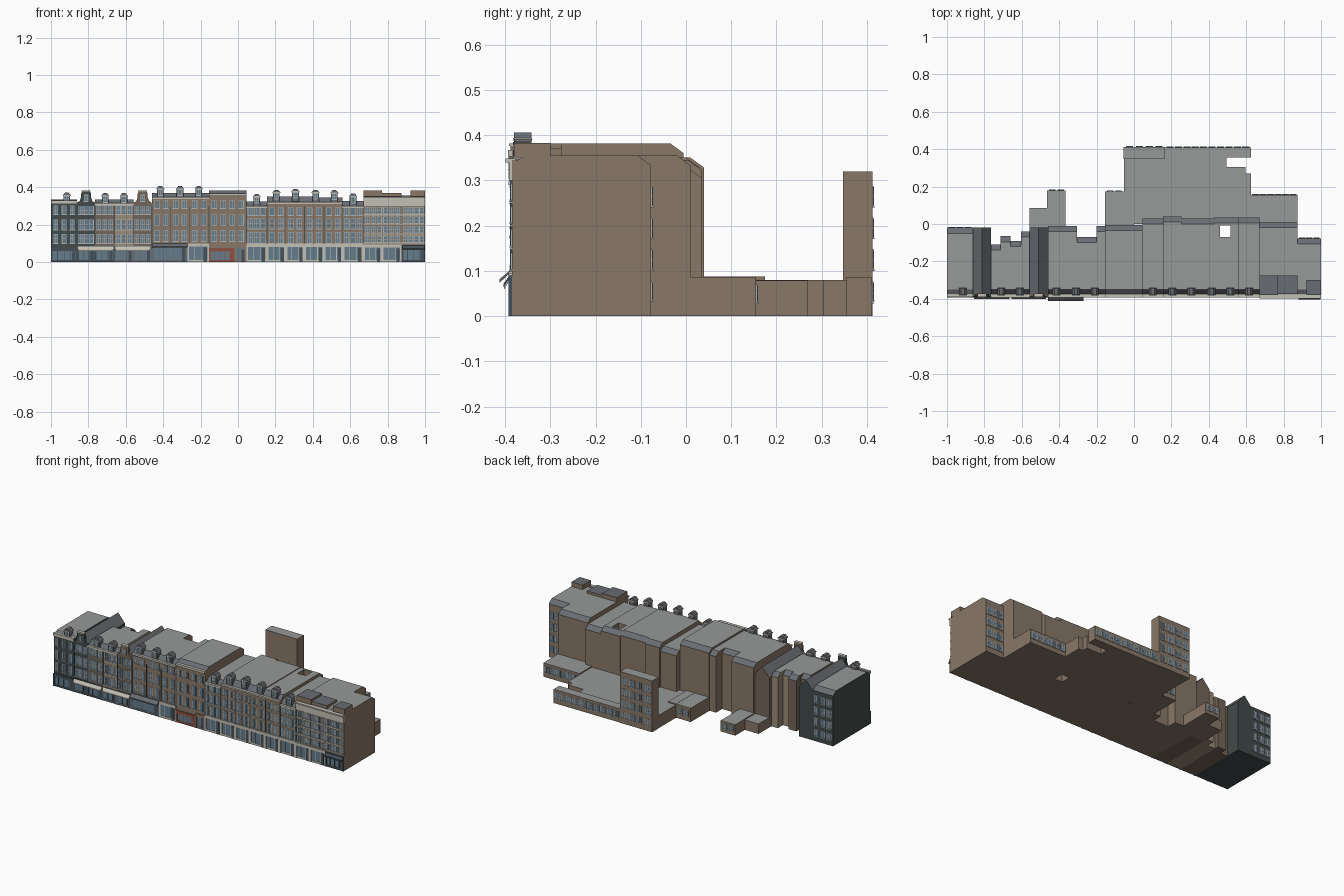
import bpy, bmesh

if "Cube" in bpy.data.objects:
    bpy.data.objects.remove(bpy.data.objects["Cube"])

FRONT = -0.385


def material(name, r, g, b):
    m = bpy.data.materials.new(name)
    m.diffuse_color = (r, g, b, 1)
    m.use_nodes = True
    m.node_tree.nodes["Principled BSDF"].inputs["Base Color"].default_value = m.diffuse_color
    return m


brown = material("brown_brick", .25, .19, .14)
tan = material("tan_brick", .33, .26, .19)
dark = material("dark_brick", .055, .07, .068)
umber = material("umber_brick", .17, .13, .10)
slate = material("slate", .14, .15, .165)
flat = material("flat_roof", .31, .32, .32)
pale = material("pale_stone", .55, .53, .46)
glass = material("glass", .13, .20, .26)
frame = material("window_frame", .42, .45, .45)
red = material("red_timber", .28, .08, .05)
navy = material("dark_timber", .06, .08, .10)


def finish(bm, name, mats):
    bmesh.ops.recalc_face_normals(bm, faces=bm.faces)
    me = bpy.data.meshes.new(name)
    for m in mats:
        me.materials.append(m)
    for f in bm.faces:          # walls, flat tops and slopes get their own colour
        f.normal_update()
        if len(mats) == 3:
            f.material_index = 1 if f.normal.z > .97 else 2 if f.normal.z > .3 else 0
    bm.to_mesh(me)
    bm.free()
    ob = bpy.data.objects.new(name, me)
    bpy.context.collection.objects.link(ob)
    return ob


def prism(name, pts, axis, a, b, *mats):
    """Extrude a (y,z) profile along x, or an (x,z) profile along y."""
    bm = bmesh.new()
    place = (lambda t, p: (t, p[0], p[1])) if axis == "x" else (lambda t, p: (p[0], t, p[1]))
    lo = [bm.verts.new(place(a, p)) for p in pts]
    hi = [bm.verts.new(place(b, p)) for p in pts]
    bm.faces.new(lo)
    bm.faces.new(hi[::-1])
    for i in range(len(pts)):
        j = (i + 1) % len(pts)
        bm.faces.new((lo[i], lo[j], hi[j], hi[i]))
    return finish(bm, name, mats)


def boxes(name, items, *mats):
    """One object from many (x0,x1,y0,y1,z0,z1) boxes."""
    bm = bmesh.new()
    for x0, x1, y0, y1, z0, z1 in items:
        vs = bmesh.ops.create_cube(bm, size=1)["verts"]
        for v in vs:
            v.co = (x1 if v.co.x > 0 else x0, y1 if v.co.y > 0 else y0, z1 if v.co.z > 0 else z0)
    return finish(bm, name, mats)


def windows(name, x0, x1, y, side, cols, rows, w=.022):
    """Grid of sash windows on a wall facing -y (side=-1) or +y (side=1)."""
    trim, panes, bars = [], [], []

    def slab(xa, xb, za, zb, out):
        return (xa, xb, min(y, y + side * out), max(y, y + side * out), za, zb)
    for i in range(cols):
        x = x0 + (x1 - x0) * (i + .5) / cols
        for z, h in rows:
            a, b, c, d = x - w / 2, x + w / 2, z - h / 2, z + h / 2
            trim += [slab(a - .003, b + .003, c - .002, d + .003, .002),
                     slab(a - .005, b + .005, c - .005, c - .001, .005)]
            panes.append(slab(a, b, c, d, .003))
            bars += [slab(x - .0008, x + .0008, c, d, .004), slab(a, b, z - .001, z + .001, .004)]
    boxes(name + "_surrounds", trim, frame)
    boxes(name + "_panes", panes, glass)
    boxes(name + "_glazing_bars", bars, frame)


def house(name, x0, x1, back, eave, top, wall):
    pts = [(FRONT, 0), (FRONT, eave), (FRONT + .012, eave), (FRONT + .035, top),
           (back - .03, top), (back, top - .022), (back, 0)]
    return prism(name, pts, "x", x0, x1, wall, flat, slate)


# Mansard-roofed terrace bodies: x0, x1, rear y, eave, top
for i, (x0, x1, back, eave, top, wall) in enumerate([
        (-1, -.86, -.02, .325, .335, dark), (-.765, -.715, -.11, .31, .335, umber),
        (-.715, -.66, -.065, .31, .335, umber), (-.66, -.605, -.09, .31, .335, tan),
        (-.605, -.56, -.04, .31, .335, tan), (-.46, -.305, -.01, .345, .37, brown),
        (-.305, -.2, -.07, .345, .37, brown), (-.2, -.155, -.01, .345, .37, brown),
        (-.155, .045, -.005, .365, .382, brown), (.045, .155, .03, .298, .325, brown),
        (.155, .255, .04, .318, .35, brown), (.255, .43, .03, .318, .35, brown),
        (.56, .67, .035, .298, .327, brown), (.67, .875, .01, .345, .355, brown),
        (.875, 1, -.077, .345, .355, brown)]):
    house(f"terrace_house_{i}", x0, x1, back, eave, top, wall)

# House with a light well cut through it
well_house = house("light_well_house", .43, .56, .035, .318, .345, brown)
cutter = boxes("light_well_cutter", [(.46, .515, -.07, -.008, -.1, .6)], brown)
cutter.hide_render = True
cutter.hide_viewport = True
mod = well_house.modifiers.new("light_well", "BOOLEAN")
mod.object, mod.operation, mod.solver = cutter, "DIFFERENCE", "EXACT"

# Two gabled houses with shaped front gables
for x0, x1, wall in ((-.86, -.765, dark), (-.56, -.46, umber)):
    m = (x0 + x1) / 2
    prism("gabled_house", [(x0, 0), (x0, .31), (m, .365), (x1, .31), (x1, 0)], "y",
          FRONT, -.02, wall, flat, slate)
    half = [(.048, .30), (.048, .318), (.034, .325), (.027, .345), (.027, .365), (.02, .378)]
    prism("shaped_gable", [(m - a, z) for a, z in half] + [(m + a, z) for a, z in half[::-1]],
          "y", FRONT - .003, FRONT + .012, wall)
    boxes("gable_coping", [(m - .024, m + .024, FRONT - .006, FRONT + .014, .376, .382)], pale)
    windows("gable_window", m - .02, m + .02, FRONT - .003, -1, 1, [(.342, .03)], .018)

# Dormers: box cheeks, window, overhanging cap with hipped top
for x, z in ((-.915, .365), (-.71, .362), (-.61, .362), (-.415, .4), (-.31, .4), (-.21, .4),
             (.1, .358), (.205, .38), (.307, .385), (.415, .38), (.515, .378), (.615, .36)):
    boxes("dormer_cheeks", [(x - .018, x + .018, -.378, -.342, z - .06, z - .008)], slate)
    boxes("dormer_cap", [(x - .021, x + .021, -.382, -.34, z - .012, z - .006)], pale)
    prism("dormer_roof", [(x - .02, z - .006), (x - .009, z + .006), (x + .009, z + .006),
                          (x + .02, z - .006)], "y", -.38, -.342, slate)
    windows("dormer_window", x - .015, x + .015, -.378, -1, 1, [(z - .028, .026)], .018)

# Rooftop rooms over the right-hand block
boxes("rooftop_rooms", [(.67, .77, -.38, -.275, .35, .382), (.77, .875, -.375, -.275, .35, .37),
                        (.922, 1, -.38, -.3, .35, .383)], brown, slate, slate)

# Front windows: x0, x1, columns, row set
low = [(.125, .046), (.2, .05), (.278, .042)]
mid = [(.14, .055), (.225, .055), (.308, .038)]
right_rows = [(.13, .056), (.205, .052), (.27, .036)]
end_rows = [(.122, .032), (.173, .032), (.224, .032), (.275, .032)]
for x0, x1, cols, rows in ((-1, -.86, 3, low), (-.86, -.765, 3, low), (-.765, -.66, 3, low),
                           (-.66, -.56, 3, low), (-.56, -.46, 3, low), (-.46, -.36, 2, mid),
                           (-.36, -.26, 2, mid), (-.26, -.155, 2, mid), (-.155, .045, 4, mid),
                           (.045, .155, 3, right_rows), (.155, .255, 2, right_rows),
                           (.255, .355, 2, right_rows), (.355, .46, 2, right_rows),
                           (.46, .56, 2, right_rows), (.56, .67, 3, right_rows),
                           (.67, .875, 6, end_rows), (.875, 1, 4, end_rows)):
    windows("front_window", x0 + .004, x1 - .004, FRONT, -1, cols, rows,
            .019 if rows is low or rows is end_rows else .022)

# Cornices, pale parapet and string courses
boxes("cornices", [(a, b, FRONT - d, FRONT + .008, z, z + h) for a, b, z, h, d in (
    (-1, -.86, .312, .018, .006), (-.765, -.56, .303, .012, .007), (-.46, -.155, .337, .011, .007),
    (-.155, .045, .353, .014, .009), (.045, .155, .29, .01, .007), (.155, .56, .31, .01, .007),
    (.56, .67, .29, .01, .007), (.67, 1, .3, .046, .006), (.67, 1, .34, .008, .014))], pale)
boxes("string_courses", [(.67, 1, FRONT - .004, FRONT, z, z + .004)
                         for z in (.1, .147, .198, .249)], pale)
boxes("downpipes", [(x - .002, x + .002, FRONT - .004, FRONT, .1, .3) for x in
                    (-.86, -.765, -.66, -.56, -.46, -.36, -.26, -.155, .045, .155, .255, .355, .46, .56, .67)], navy)


# Shopfronts: glass, mullions, stall riser, end piers and fascia
def shop(x0, x1, top, timber, bays):
    w = (x1 - x0) / bays
    boxes("shop_glass", [(x0 + .002, x1 - .002, FRONT - .003, FRONT, 0, top)], glass)
    bars = [(x0 + i * w - .0015, x0 + i * w + .0015, FRONT - .005, FRONT, 0, top)
            for i in range(1, bays)]
    boxes("shop_frame", bars + [(x0, x1, FRONT - .005, FRONT, 0, .012),
                                (x0, x0 + .009, FRONT - .007, FRONT, 0, top),
                                (min(x1, 1) - .009, x1, FRONT - .007, FRONT, 0, top),
                                (x0, x1, FRONT - .007, FRONT, top - .018, top)], timber)
    boxes("shop_door", [(x1 - w * .8, x1 - w * .3, FRONT - .006, FRONT, .002, top - .022)],
          navy if timber is not red else red)


for x0, x1, top, timber, bays in (
        (-1, -.86, .078, navy, 4), (-.86, -.765, .085, navy, 3), (-.765, -.66, .085, navy, 3),
        (-.66, -.56, .085, slate, 3), (-.56, -.46, .085, slate, 3), (-.46, -.27, .1, slate, 5),
        (-.27, -.155, .1, pale, 3), (-.155, -.02, .075, red, 5), (-.02, .045, .09, brown, 2),
        (.045, .155, .098, pale, 3), (.155, .255, .098, pale, 3), (.255, .355, .098, pale, 3),
        (.355, .46, .098, pale, 3), (.46, .56, .098, pale, 3), (.56, .67, .098, pale, 3),
        (.67, .77, .095, pale, 3), (.77, .875, .095, pale, 3), (.875, 1, .09, navy, 4)):
    shop(x0, x1, top, timber, bays)

# Sloping awnings
for x0, x1, out, z, m in ((-.855, -.665, .017, .085, pale), (-.655, -.47, .017, .085, pale),
                          (-.46, -.27, .027, .1, slate), (.88, .998, .018, .09, navy)):
    y = FRONT - .005
    prism("awning", [(y, z), (y, z - .006), (FRONT - out, z - .026), (FRONT - out, z - .018)],
          "x", x0, x1, m)

# Low rear extensions
boxes("rear_extensions", [
    (-.56, -.465, -.07, .085, 0, .062), (-.465, -.365, -.02, .18, 0, .068),
    (-.155, -.055, -.02, .175, 0, .086), (-.055, 0, -.02, .175, 0, .087),
    (-.054, .495, 0, .356, 0, .08), (.495, .595, 0, .305, 0, .08), (.595, .625, 0, .27, 0, .079),
    (-.055, .625, .355, .41, 0, .086), (.625, .875, 0, .155, 0, .086)], brown, flat, slate)
boxes("rear_tower", [(-.055, .165, .347, .412, 0, .32)], brown, flat, slate)

# Rear windows
four = [(.055, .036), (.125, .04), (.195, .04), (.265, .04)]
windows("tower_window", -.05, .16, .412, 1, 4, four, .028)
windows("rear_wing_window", .17, .62, .41, 1, 10, [(.05, .036)], .028)
windows("side_wing_window", .63, .87, .155, 1, 6, [(.05, .036)], .026)
windows("left_rear_window", -.995, -.865, -.02, 1, 3, four, .026)
windows("right_rear_window", .88, .995, -.077, 1, 3, four, .024)
windows("annex_window", -.46, -.37, .18, 1, 2, [(.04, .03)], .024)
windows("annex_window", -.15, -.06, .175, 1, 2, [(.05, .034)], .024)
